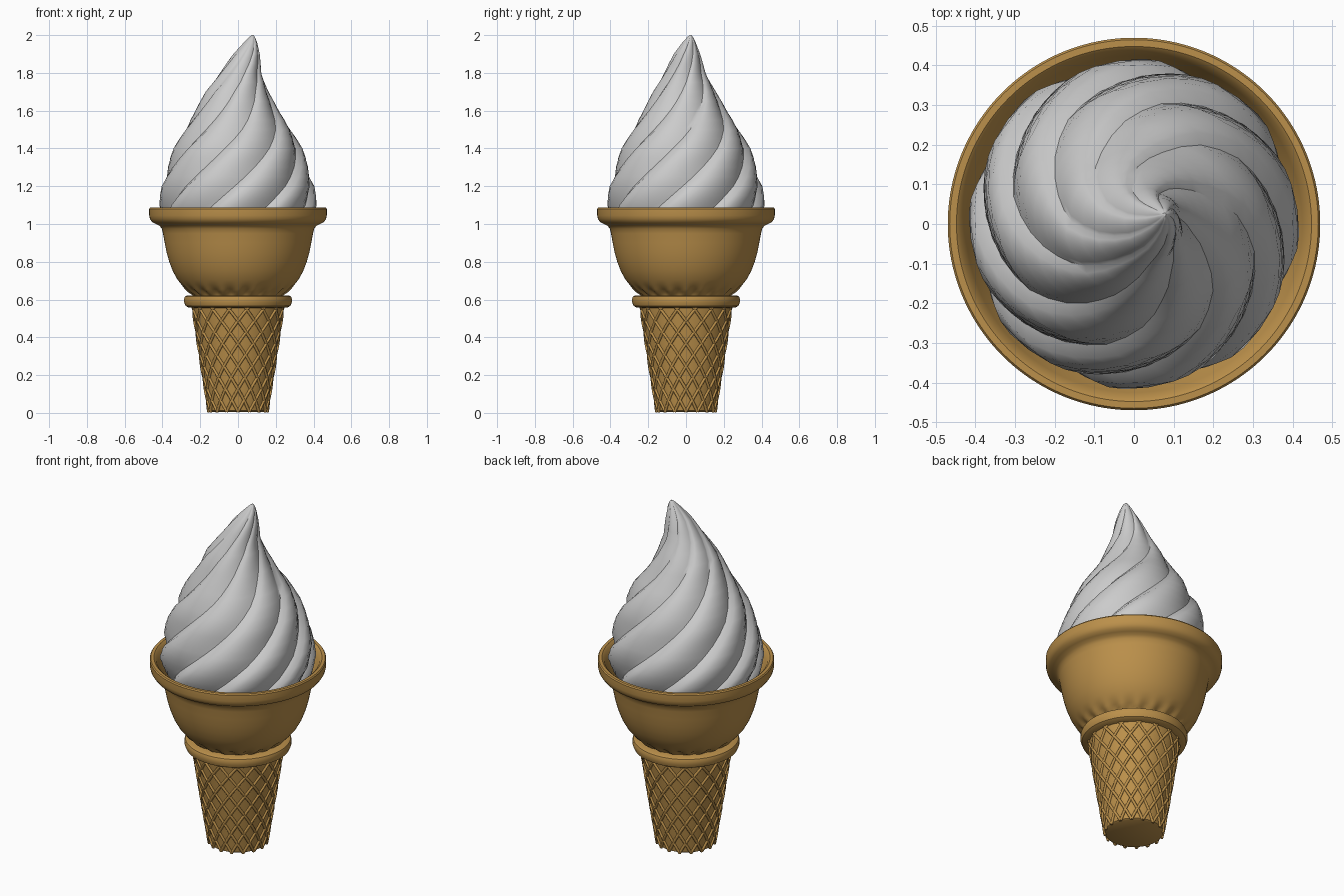
import bpy, bmesh
from math import sin, cos, pi, radians, exp

if "Cube" in bpy.data.objects:
    bpy.data.objects.remove(bpy.data.objects["Cube"])

wafer = bpy.data.materials.new("wafer")
wafer.diffuse_color = (0.50, 0.28, 0.07, 1)
wafer.use_nodes = True
wafer.node_tree.nodes["Principled BSDF"].inputs["Base Color"].default_value = wafer.diffuse_color


def interp(pts, t):
    for a, b in zip(pts, pts[1:]):
        if t <= b[0]:
            k = (t - a[0]) / (b[0] - a[0])
            return [p + (q - p) * k for p, q in zip(a[1:], b[1:])]
    return list(pts[-1][1:])


def skin(name, rings, mat=None, angle=35):
    """Bridge equal-sized rings of points; cap both ends."""
    bm = bmesh.new()
    loops = [[bm.verts.new(p) for p in r] for r in rings]
    n = len(loops[0])
    for a, b in zip(loops, loops[1:]):
        for i in range(n):
            j = (i + 1) % n
            bm.faces.new((a[i], a[j], b[j], b[i]))
    bm.faces.new(loops[0][::-1])
    bm.faces.new(loops[-1])
    bmesh.ops.recalc_face_normals(bm, faces=bm.faces)
    me = bpy.data.meshes.new(name)
    bm.to_mesh(me)
    bm.free()
    ob = bpy.data.objects.new(name, me)
    bpy.context.collection.objects.link(ob)
    if mat:
        me.materials.append(mat)
    bpy.ops.object.select_all(action='DESELECT')
    ob.select_set(True)
    bpy.context.view_layer.objects.active = ob
    bpy.ops.object.shade_smooth_by_angle(angle=radians(angle))
    return ob


def lathe(name, profile, n=80, flute=lambda a, z: 0):
    rings = []
    for r, z in profile:
        ring = []
        for i in range(n):
            a = 2 * pi * i / n
            q = r + flute(a, z)
            ring.append((q * cos(a), q * sin(a), z))
        rings.append(ring)
    return skin(name, rings, wafer)


# tapered foot of the cone
lathe("cone_foot", [(0.145, 0.006), (0.155, 0.012), (0.242, 0.57)])

# rounded collar between foot and bowl
lathe("collar", [(0.22, 0.555), (0.262, 0.558), (0.278, 0.567), (0.285, 0.585), (0.285, 0.605),
                 (0.281, 0.616), (0.27, 0.622), (0.22, 0.622)])

# hollow bowl with rolled lip, small flutes at its base
lathe("bowl", [(0.225, 0.61), (0.237, 0.625), (0.255, 0.64), (0.275, 0.655), (0.298, 0.678), (0.32, 0.705),
               (0.345, 0.75), (0.364, 0.80), (0.378, 0.85), (0.388, 0.90), (0.397, 0.95),
               (0.403, 0.975), (0.415, 0.99), (0.435, 1.0), (0.455, 1.01), (0.466, 1.027),
               (0.47, 1.045), (0.47, 1.08), (0.465, 1.087), (0.448, 1.087), (0.437, 1.078),
               (0.425, 1.05), (0.405, 1.01), (0.385, 0.97), (0.36, 0.88), (0.32, 0.80)],
      n=160, flute=lambda a, z: 0.012 * cos(20 * a) * exp(-((z - 0.64) / 0.018) ** 2))

# diagonal waffle ridges, both directions
N = 16
cu = bpy.data.curves.new("waffle_ridges", 'CURVE')
cu.dimensions = '3D'
cu.bevel_depth = 0.008
cu.bevel_resolution = 1
cu.use_fill_caps = True
cu.materials.append(wafer)
for d in (-1, 1):
    for k in range(N):
        sp = cu.splines.new('POLY')
        sp.points.add(20)
        for i, p in enumerate(sp.points):
            t = i / 20
            a = 2 * pi * k / N + d * radians(104) * t
            r = 0.156 + 0.086 * t
            p.co = (r * cos(a), r * sin(a), 0.006 + 0.556 * t, 1)
bpy.context.collection.objects.link(bpy.data.objects.new("waffle_ridges", cu))

# twisted soft-serve swirl: z -> radius, centre x, centre y
shape = [(0.85, 0.33, 0, 0), (1.0, 0.395, 0, 0), (1.1, 0.418, 0, 0), (1.2, 0.41, 0, 0),
         (1.3, 0.378, 0, 0), (1.4, 0.342, 0, 0), (1.5, 0.287, 0, 0), (1.6, 0.222, -0.005, -0.005),
         (1.7, 0.168, -0.005, -0.008), (1.8, 0.112, 0.014, -0.006), (1.9, 0.07, 0.045, 0.005),
         (1.96, 0.036, 0.066, 0.016), (1.99, 0.015, 0.075, 0.022), (2.0, 0.004, 0.077, 0.024)]
LOBES, SEG = 8, 8
zs = [0.85 + 0.05 * i for i in range(22)] + [1.93, 1.96, 1.98, 1.99, 2.0]
rings = []
for z in zs:
    r, cx, cy = interp(shape, z)
    twist = radians(175) * (z - 1.13) - radians(15)
    ring = []
    for i in range(LOBES * SEG):
        u = (i % SEG) / SEG
        bulge = sin(pi * u ** 0.63)
        a = 2 * pi * i / (LOBES * SEG) + twist
        q = r * (0.91 + 0.09 * bulge)
        ring.append((cx + q * cos(a), cy + q * sin(a), z))
    rings.append(ring)
skin("soft_serve", rings, angle=40)
